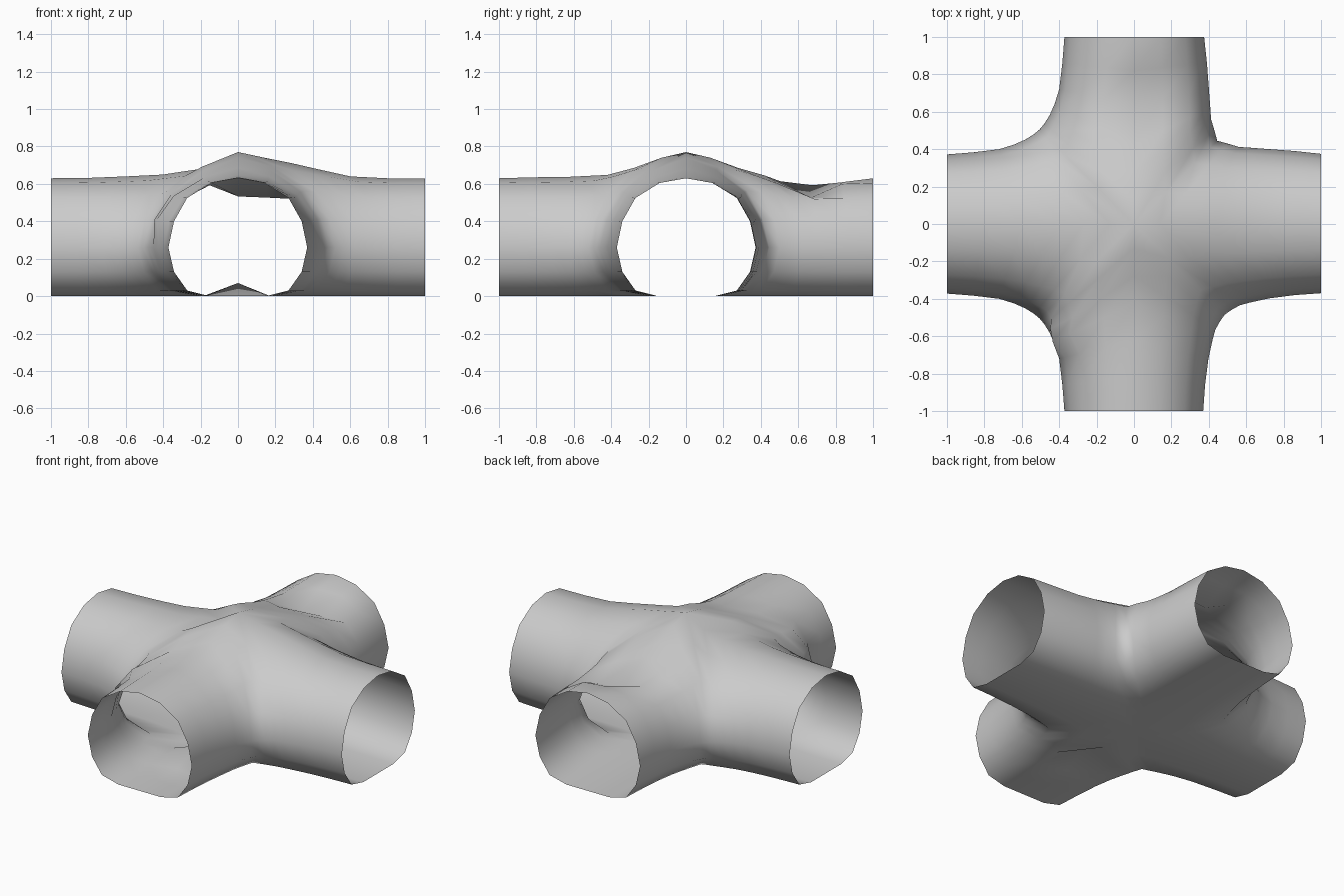
import bpy, bmesh
from mathutils import Vector

if "Cube" in bpy.data.objects:
    bpy.data.objects.remove(bpy.data.objects["Cube"])

# Half of the tunnel section, crown to floor: (sideways 0..1, height)
SECTION = [(0, .63), (.38, .605), (.73, .525), (.92, .4), (1, .26),
           (.92, .13), (.73, .03), (.41, 0), (0, 0)]

# Crown ridge stations from arm end to centre: (distance, height)
RIDGE = {
    "+x": [(1, .63), (.8, .63), (.6, .64), (.42, .68), (.29, .71), (.14, .74), (0, .77)],
    "-x": [(1, .63), (.8, .632), (.6, .64), (.4, .65), (.27, .67), (.13, .69), (0, .77)],
    "+y": [(1, .63), (.82, .622), (.65, .61), (.42, .645), (.28, .685), (.13, .74), (0, .77)],
    "-y": [(1, .63), (.82, .635), (.62, .638), (.42, .648), (.28, .685), (.13, .74), (0, .77)],
}

# Wall outline from arm end to the corner: (along arm, sideways)
ROUND = [(1, .372), (.86, .383), (.72, .4), (.64, .425), (.58, .452), (.535, .48), (.505, .505)]
TIGHT = [(1, .375), (.86, .39), (.7, .402), (.62, .408), (.56, .412), (.5, .43), (.445, .445)]
MEDIUM = [(1, .37), (.86, .38), (.72, .398), (.62, .42), (.565, .435), (.52, .46), (.485, .485)]
CORNERS = {(1, 1): TIGHT, (-1, 1): ROUND, (-1, -1): ROUND, (1, -1): MEDIUM}


def station(crown, height, wall):
    """One half section running from the crown out to the wall and back to the floor."""
    pts = []
    for i, (s, z) in enumerate(SECTION):
        lift = (height - .63) * (1 - s) if i < 4 else 0
        p = Vector(crown).lerp(Vector(wall), s)
        pts.append((p.x, p.y, z + lift))
    return pts


def quadrant(bm, sx, sy, wall):
    """Quarter of the junction, swept from the x arm round the corner to the y arm."""
    rx, ry = RIDGE["+x" if sx > 0 else "-x"], RIDGE["+y" if sy > 0 else "-y"]
    rows = [station((sx * d, 0), h, (sx * a, sy * b)) for (d, h), (a, b) in zip(rx, wall)]
    rows += [station((0, sy * d), h, (sx * b, sy * a))
             for (d, h), (a, b) in reversed(list(zip(ry, wall))[:-1])]
    grid = [[bm.verts.new(p) for p in row] for row in rows]
    for r0, r1 in zip(grid, grid[1:]):
        for k in range(len(SECTION) - 1):
            quad = [r0[k], r1[k], r1[k + 1], r0[k + 1]]
            bm.faces.new(quad if sx * sy > 0 else quad[::-1])


def poke(bm, centre, radius, offset):
    """Push nearby vertices with a soft falloff."""
    for v in bm.verts:
        f = 1 - ((v.co - Vector(centre)).length / radius) ** 2
        if f > 0:
            v.co += Vector(offset) * f


bm = bmesh.new()
for (sx, sy), wall in CORNERS.items():
    quadrant(bm, sx, sy, wall)
bmesh.ops.remove_doubles(bm, verts=bm.verts, dist=.001)
# Dent in the roof of the back arm
poke(bm, (.06, .65, .6), .2, (0, 0, -.085))
# Bulge on the front left corner
poke(bm, (-.41, -.61, .5), .13, (-.11, -.02, .02))
# Small hump in the floor of the front arm
poke(bm, (0, -.42, 0), .13, (0, 0, .07))

mesh = bpy.data.meshes.new("tunnel_junction")
bm.to_mesh(mesh)
bm.free()
obj = bpy.data.objects.new("tunnel_junction", mesh)
bpy.context.collection.objects.link(obj)
for p in mesh.polygons:
    p.use_smooth = True
